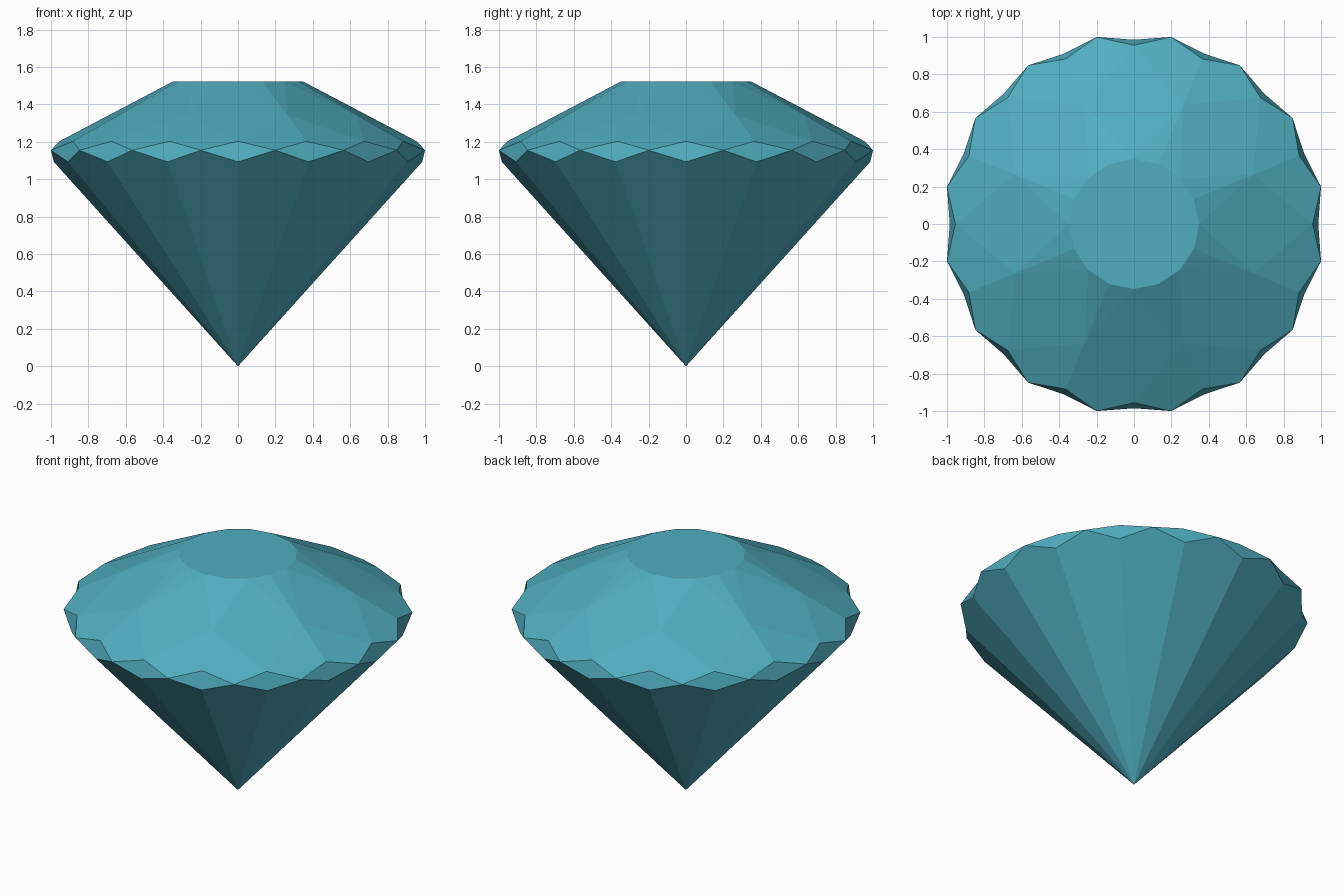
import bpy, bmesh
from math import sin, cos, radians

if "Cube" in bpy.data.objects:
    bpy.data.objects.remove(bpy.data.objects["Cube"])

N = 16                       # girdle divisions
STEP = 360 / N

bm = bmesh.new()


def ring(radius, z, count=N, offset=0.0):
    """Evenly spaced ring of vertices."""
    pts = []
    for i in range(count):
        a = radians(offset + i * 360 / count)
        pts.append(bm.verts.new((radius * cos(a), radius * sin(a), z)))
    return pts


# Rings from the point up to the table
apex = bm.verts.new((0, 0, 0))
low = ring(0.985, 1.093)                              # lower girdle tips
mid = ring(1 / cos(radians(STEP / 2)), 1.155, N, STEP / 2)  # girdle corners
top = ring(0.955, 1.203)                              # upper girdle tips
crown = ring(0.69, 1.342, N // 2, STEP)               # crown break points
table = ring(0.347, 1.523)                            # table outline

# Pavilion facets and girdle diamonds
for i in range(N):
    j = (i + 1) % N
    bm.faces.new((apex, low[j], mid[i], low[i]))
    bm.faces.new((low[i], mid[i], top[i], mid[i - 1]))

# Crown: kites, star facets and paired upper girdle facets
for k in range(N // 2):
    a, b, c = 2 * k, 2 * k + 1, (2 * k + 2) % N
    bm.faces.new((top[a], crown[k], table[a], crown[k - 1]))
    bm.faces.new((crown[k], table[b], table[a]))
    bm.faces.new((crown[k], table[c], table[b]))
    bm.faces.new((crown[k], top[a], mid[a], top[b]))
    bm.faces.new((crown[k], top[b], mid[b], top[c]))

# Flat table
bm.faces.new(table)
bmesh.ops.recalc_face_normals(bm, faces=bm.faces[:])

mesh = bpy.data.meshes.new("cut_gem")
bm.to_mesh(mesh)
bm.free()
gem = bpy.data.objects.new("cut_gem", mesh)
bpy.context.collection.objects.link(gem)

mat = bpy.data.materials.new("teal_gem")
mat.diffuse_color = (0.08, 0.42, 0.52, 1)
mat.use_nodes = True
mat.node_tree.nodes["Principled BSDF"].inputs["Base Color"].default_value = mat.diffuse_color
mesh.materials.append(mat)
